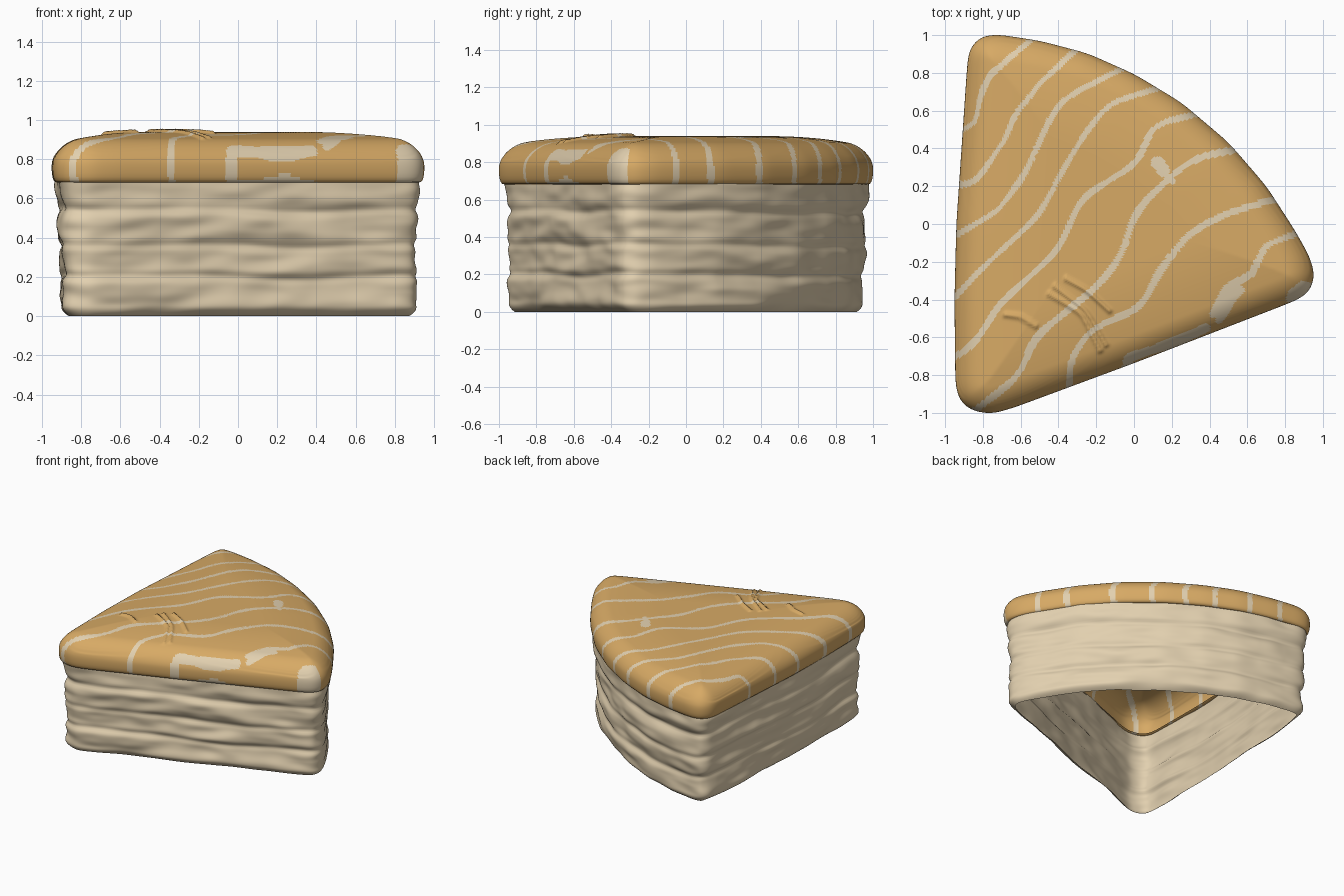
import bpy, math
from mathutils import Vector, noise, kdtree

cube = bpy.data.objects.get("Cube")
if cube:
    bpy.data.objects.remove(cube)

AROUND = 480


def material(name, color):
    mat = bpy.data.materials.new(name)
    mat.use_nodes = True
    mat.diffuse_color = (*color, 1)
    mat.node_tree.nodes["Principled BSDF"].inputs["Base Color"].default_value = (*color, 1)
    return mat


cream = material("cream", (0.76, 0.63, 0.43))
caramel = material("caramel", (0.68, 0.40, 0.13))


def smooth_path(points, count, passes, closed=False):
    """Resample a rough path evenly, then relax its corners."""
    pts = [Vector(p) for p in points]
    if closed:
        pts.append(pts[0])
    lengths = [(b - a).length for a, b in zip(pts, pts[1:])]
    total, path = sum(lengths), []
    for i in range(count):
        d, k = total * i / (count if closed else count - 1), 0
        while k < len(lengths) - 1 and d > lengths[k]:
            d -= lengths[k]
            k += 1
        path.append(pts[k].lerp(pts[k + 1], min(1, d / lengths[k])))
    for _ in range(passes):
        if closed:
            path = [(path[i - 1] + path[i] * 2 + path[(i + 1) % count]) / 4 for i in range(count)]
        else:
            mid = [(a + b * 2 + c) / 4 for a, b, c in zip(path, path[1:], path[2:])]
            path = [path[0]] + mid + [path[-1]]
    return path


def tree_of(points):
    tree = kdtree.KDTree(len(points))
    for i, p in enumerate(points):
        tree.insert((p.x, p.y, 0), i)
    tree.balance()
    return tree


def add_rings(name, rings, tip=None):
    """Skin a stack of closed rings, with an optional closing point."""
    verts = [v for ring in rings for v in ring]
    n, faces = AROUND, []
    for r in range(len(rings) - 1):
        for i in range(n):
            j = (i + 1) % n
            faces.append((r * n + i, r * n + j, (r + 1) * n + j, (r + 1) * n + i))
    if tip:
        verts.append(tip)
        last = (len(rings) - 1) * n
        faces += [(last + i, last + (i + 1) % n, len(verts) - 1) for i in range(n)]
    mesh = bpy.data.meshes.new(name)
    mesh.from_pydata(verts, [], faces)
    mesh.shade_smooth()
    obj = bpy.data.objects.new(name, mesh)
    bpy.context.collection.objects.link(obj)
    return obj


# Wedge outline, counter-clockwise, fitted to the footprint
outline = smooth_path([
    (-.87, -.98), (-.76, -1), (-.64, -.965), (0, -.73), (.86, -.4), (.93, -.36), (.96, -.27),
    (.93, -.17), (.85, -.03), (.7, .2), (.5, .43), (.25, .64), (0, .79), (-.25, .9), (-.5, .965),
    (-.73, 1), (-.82, .99), (-.88, .92), (-.89, .8), (-.945, 0), (-.955, -.4), (-.95, -.85),
    (-.93, -.93)], AROUND, 20, True)
low = [min(p[k] for p in outline) for k in (0, 1)]
high = [max(p[k] for p in outline) for k in (0, 1)]
for p in outline:
    p.x = ((p.x - low[0]) / (high[0] - low[0]) * 2 - 1) * .95
    p.y = (p.y - low[1]) / (high[1] - low[1]) * 2 - 1
normals = []
for i in range(AROUND):
    t = outline[(i + 1) % AROUND] - outline[i - 1]
    normals.append(Vector((t.y, -t.x)).normalized())
rim_tree = tree_of(outline)

# Layered side walls, open underneath
def wall_inset(p, z):
    wave = noise.noise(Vector((p.x * 1.5, p.y * 1.5, 7)))
    inset = .03 + .022 * (1 - z / .7)
    for groove in (.2, .36, .54):
        inset += .013 * math.exp(-((z - groove - .03 * wave) / .022) ** 2)
    inset += .022 * noise.noise(Vector((p.x * 1.8, p.y * 1.8, z * 9)))
    inset += .01 * noise.noise(Vector((p.x * 5, p.y * 5, z * 16)))
    return inset + .04 * max(0, 1 - z / .05) ** 2


wall_rings = []
for k in range(61):
    z = .7 * (k / 60) ** 1.2
    ring = []
    for p, n in zip(outline, normals):
        q = p - n * wall_inset(p, z)
        ring.append((q.x, q.y, z))
    wall_rings.append(ring)
walls = add_rings("cake_layers", wall_rings)
walls.data.materials.append(cream)

# Small crumpled ridges on the glaze
ridges = []
for path in ([(-.45, -.37), (-.28, -.47), (-.18, -.67)], [(-.36, -.29), (-.25, -.35), (-.13, -.46)],
             [(-.42, -.33), (-.25, -.46), (-.15, -.64)], [(-.68, -.48), (-.6, -.49), (-.52, -.54)]):
    ridges += smooth_path(path, 40, 20)
ridge_tree = tree_of(ridges)


def glaze_height(x, y):
    d = rim_tree.find((x, y, 0))[2]
    edge = 1 - min(1, d / .14)
    dome = min(1, d / .5)
    z = .765 + .11 * math.sqrt(1 - edge * edge) + .065 * dome * (2 - dome)
    crease = ridge_tree.find((x, y, 0))[2]
    return z + .016 * math.exp(-(crease / .012) ** 2)


# Domed glaze lid with a rolled rim
lid_rings = []
for inset, z in ((.045, .69), (.03, .682), (.018, .684), (.009, .695), (.004, .71), (.001, .73), (0, .75)):
    lid_rings.append([(*(p - n * inset), z) for p, n in zip(outline, normals)])
centre = Vector((-.3, -.05))
STEPS = 95
for k in range(STEPS):
    s = 1 - (k / STEPS) ** 1.45
    ring = [centre.lerp(p, s) for p in outline]
    lid_rings.append([(q.x, q.y, glaze_height(q.x, q.y)) for q in ring])
lid = add_rings("glaze_lid", lid_rings, (*centre, glaze_height(*centre)))
lid.data.materials.append(caramel)
lid.data.materials.append(cream)

# Wavy icing stripes: half width, then path
stripes = [
    (.015, [(-.95, .47), (-.84, .54), (-.81, .69), (-.76, .79), (-.54, .98)]),
    (.015, [(-.96, .2), (-.84, .22), (-.68, .45), (-.63, .58), (-.5, .74), (-.3, .93)]),
    (.015, [(-.96, -.07), (-.72, .07), (-.58, .26), (-.45, .55), (-.36, .67), (-.05, .83)]),
    (.015, [(-.96, -.4), (-.82, -.25), (-.5, .05), (-.38, .28), (-.26, .48), (-.13, .64), (.13, .72)]),
    (.017, [(-.96, -.71), (-.85, -.65), (-.72, -.43), (-.4, -.14), (-.28, .14), (.02, .32), (.1, .53), (.37, .59)]),
    (.018, [(-.86, -1), (-.6, -.8), (-.53, -.6), (-.18, -.32), (-.06, -.16), (0, .06), (.2, .26), (.34, .36), (.58, .4)]),
    (.018, [(-.34, -.88), (-.34, -.72), (-.23, -.56), (.04, -.44), (.14, -.24), (.3, -.04), (.5, .06), (.77, .14)]),
    (.018, [(.42, -.48), (.48, -.34), (.62, -.27), (.7, -.11), (.89, -.04)]),
    (.027, [(-.03, -.75), (-.03, -.71), (.25, -.61), (.38, -.55)]),
    (.05, [(.44, -.48), (.48, -.4), (.54, -.33)]),
    (.035, [(.13, .32), (.19, .24)]),
    (.055, [(.86, -.39), (.9, -.36)]),
]
icing, widths = [], []
for width, path in stripes:
    icing += smooth_path(path, 240, 120)
    widths += [width] * 240
icing_tree = tree_of(icing)
for face in lid.data.polygons:
    x, y, z = face.center
    _, index, distance = icing_tree.find((x, y, 0))
    edge = widths[index] * (1 + .35 * noise.noise(Vector((x * 6, y * 6, 3))))
    if distance < edge:
        face.material_index = 1
